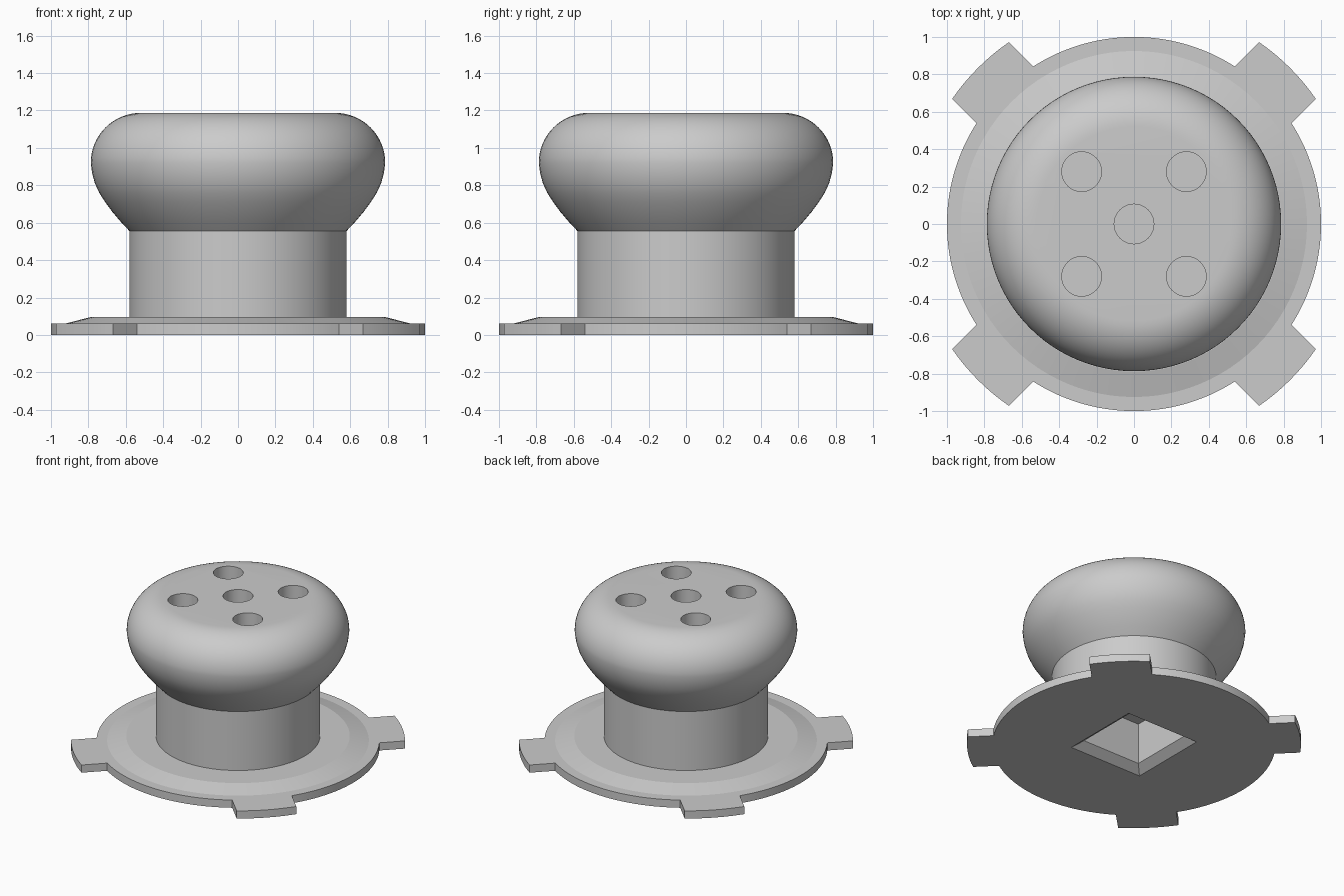
import bpy
import bmesh
from math import sin, cos, pi, asin, radians
from mathutils import Vector

if "Cube" in bpy.data.objects:
    bpy.data.objects.remove(bpy.data.objects["Cube"], do_unlink=True)

SEGMENTS = 96
TAB_HALF, TAB_RADIUS = 0.214, 1.18
PLATE_TOP = 0.06

grey = bpy.data.materials.new("light grey")
grey.use_nodes = True
colour = (0.6, 0.6, 0.6, 1)
grey.diffuse_color = colour
grey.node_tree.nodes["Principled BSDF"].inputs["Base Color"].default_value = colour


def finish(name, bm):
    bmesh.ops.recalc_face_normals(bm, faces=bm.faces)
    mesh = bpy.data.meshes.new(name)
    bm.to_mesh(mesh)
    bm.free()
    mesh.materials.append(grey)
    obj = bpy.data.objects.new(name, mesh)
    bpy.context.collection.objects.link(obj)
    return obj


def revolve(name, profile, x=0, y=0, segments=SEGMENTS):
    """Closed solid turned about z, with flat caps at both ends."""
    bm = bmesh.new()
    angles = [2 * pi * i / segments for i in range(segments)]
    rings = [[bm.verts.new((x + r * cos(a), y + r * sin(a), z)) for a in angles]
             for r, z in profile]
    for low, high in zip(rings, rings[1:]):
        for i in range(segments):
            j = (i + 1) % segments
            bm.faces.new((low[i], low[j], high[j], high[i]))
    bm.faces.new(rings[0])
    bm.faces.new(rings[-1])
    return finish(name, bm)


def select(obj):
    bpy.ops.object.select_all(action="DESELECT")
    obj.select_set(True)
    bpy.context.view_layer.objects.active = obj


def cut(obj, cutter):
    select(obj)
    mod = obj.modifiers.new("cut", "BOOLEAN")
    mod.operation, mod.solver, mod.object = "DIFFERENCE", "EXACT", cutter
    bpy.ops.object.modifier_apply(modifier=mod.name)


# Base plate: round outline with four curved tabs on the diagonals
outline = []
inner, outer = asin(TAB_HALF), asin(TAB_HALF / TAB_RADIUS)
for quarter in range(4):
    mid = pi / 4 + quarter * pi / 2
    for i in range(9):
        a = mid - outer + 2 * outer * i / 8
        outline.append((TAB_RADIUS * cos(a), TAB_RADIUS * sin(a)))
    start, sweep = mid + inner, pi / 2 - 2 * inner
    for i in range(25):
        a = start + sweep * i / 24
        outline.append((cos(a), sin(a)))
bm = bmesh.new()
face = bm.faces.new([bm.verts.new((x, y, 0)) for x, y in outline])
top = bmesh.ops.extrude_face_region(bm, geom=[face])["geom"]
bmesh.ops.translate(bm, vec=Vector((0, 0, PLATE_TOP)),
                    verts=[v for v in top if isinstance(v, bmesh.types.BMVert)])
base_plate = finish("base_plate", bm)

# Post with a sloping collar at its foot
post = revolve("post", [(0.925, PLATE_TOP), (0.79, 0.095), (0.58, 0.095), (0.58, 0.555)])

# Rounded head: flared underside, then a quarter round up to the flat top
head_profile = [(0.58, 0.555), (0.628, 0.606), (0.672, 0.658), (0.711, 0.711),
                (0.742, 0.76), (0.765, 0.81), (0.78, 0.865)]
for i in range(17):
    a = pi / 2 * i / 16
    head_profile.append((0.52 + 0.267 * cos(a), 0.92 + 0.267 * sin(a)))
head = revolve("head", head_profile)

# Square socket with a chamfered mouth, cut up into plate and post
bm = bmesh.new()
corners = [(-1, -1), (1, -1), (1, 1), (-1, 1)]
levels = [(0.327, -0.01), (0.25, 0.05), (0.25, 0.37)]
rings = [[bm.verts.new((s * x, s * y, z)) for x, y in corners] for s, z in levels]
for low, high in zip(rings, rings[1:]):
    for i in range(4):
        j = (i + 1) % 4
        bm.faces.new((low[i], low[j], high[j], high[i]))
bm.faces.new(rings[0])
bm.faces.new(rings[-1])
socket = finish("socket_cutter", bm)
cut(base_plate, socket)
cut(post, socket)
bpy.data.objects.remove(socket, do_unlink=True)

# Five blind holes in the head
for x, y in [(0, 0)] + [(0.28 * sx, 0.28 * sy) for sx, sy in corners]:
    drill = revolve("hole_cutter", [(0.106, 0.93), (0.106, 1.3)], x, y, 48)
    cut(head, drill)
    bpy.data.objects.remove(drill, do_unlink=True)

for obj in (base_plate, post, head):
    select(obj)
    bpy.ops.object.shade_smooth_by_angle(angle=radians(25 if obj is head else 12))
